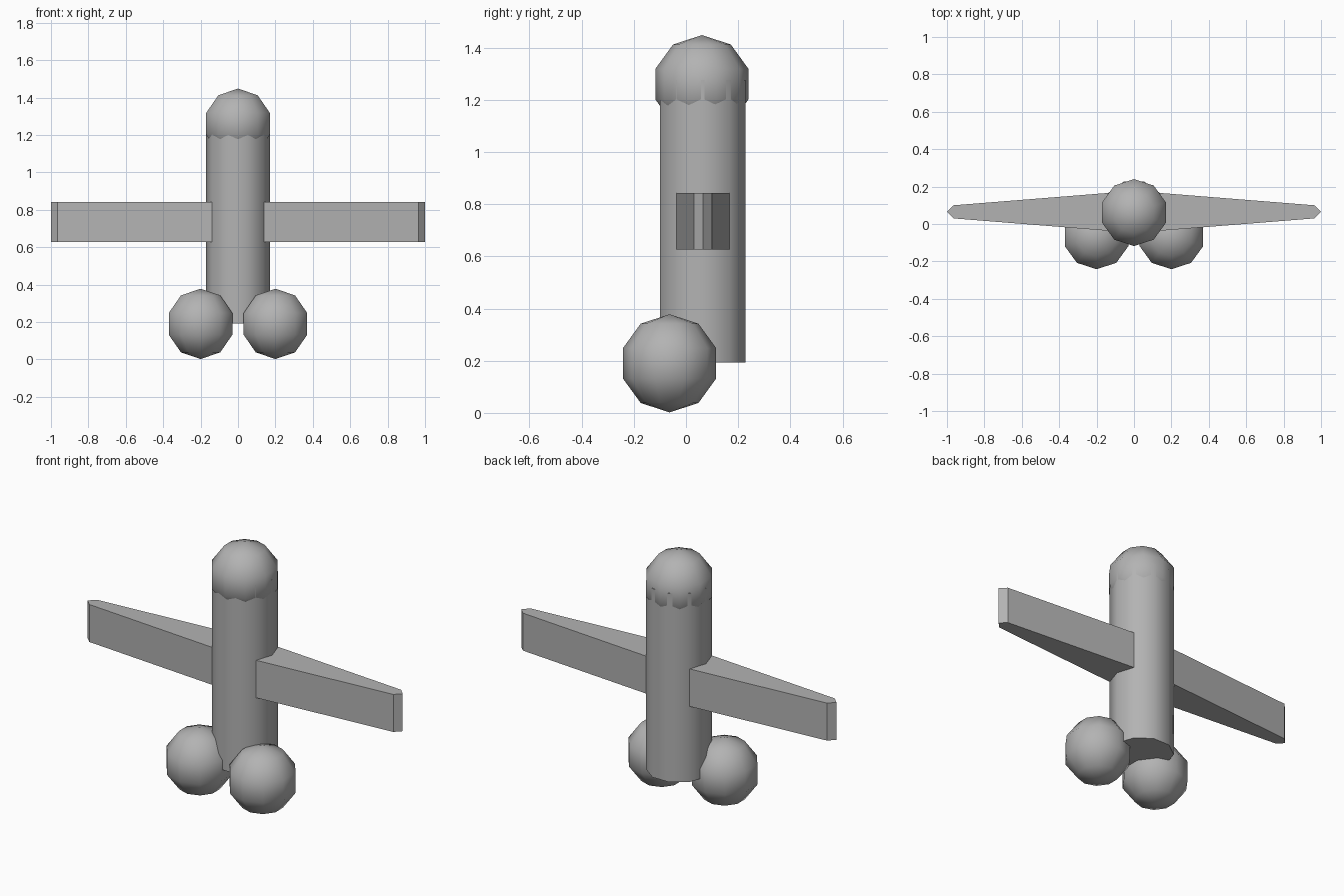
import bpy, bmesh
from math import radians

if "Cube" in bpy.data.objects:
    bpy.data.objects.remove(bpy.data.objects["Cube"])

grey = bpy.data.materials.new("dark_grey")
grey.diffuse_color = (0.45, 0.45, 0.45, 1)
grey.use_nodes = True
grey.node_tree.nodes["Principled BSDF"].inputs["Base Color"].default_value = grey.diffuse_color


def finish(name):
    ob = bpy.context.object
    ob.name = name
    ob.data.materials.append(grey)
    bpy.ops.object.shade_smooth_by_angle(angle=radians(50))
    return ob


def ball(name, loc):
    # Ten-sided low-poly ball with a corner facing the front
    bpy.ops.mesh.primitive_uv_sphere_add(segments=10, ring_count=5, radius=0.188, location=loc)
    return finish(name)


# Upright body, ten-sided with corners on the x axis
bpy.ops.mesh.primitive_cylinder_add(vertices=10, radius=0.172, depth=1.082,
                                    location=(0, 0.064, 0.734), rotation=(0, 0, radians(18)))
finish("body")

# Rounded nose and the two front balls
ball("nose", (0, 0.061, 1.26))
for side, x in (("left", -0.2), ("right", 0.2)):
    ball(side + "_ball", (x, -0.063, 0.19))

# Tapered wing: half outline mirrored, then extruded upward
half = [(0, 0.112), (0.965, 0.035), (1, 0)]
quarter = half + [(x, -y) for x, y in reversed(half[:-1])]
outline = quarter + [(-x, -y) for x, y in quarter[1:-1]]
bm = bmesh.new()
face = bm.faces.new([bm.verts.new((x, y + 0.065, 0.627)) for x, y in outline])
top = bmesh.ops.extrude_face_region(bm, geom=[face])
bmesh.ops.translate(bm, vec=(0, 0, 0.215),
                    verts=[g for g in top["geom"] if isinstance(g, bmesh.types.BMVert)])
bmesh.ops.recalc_face_normals(bm, faces=bm.faces)
mesh = bpy.data.meshes.new("wing")
bm.to_mesh(mesh)
bm.free()
mesh.materials.append(grey)
wing = bpy.data.objects.new("wing", mesh)
bpy.context.collection.objects.link(wing)
